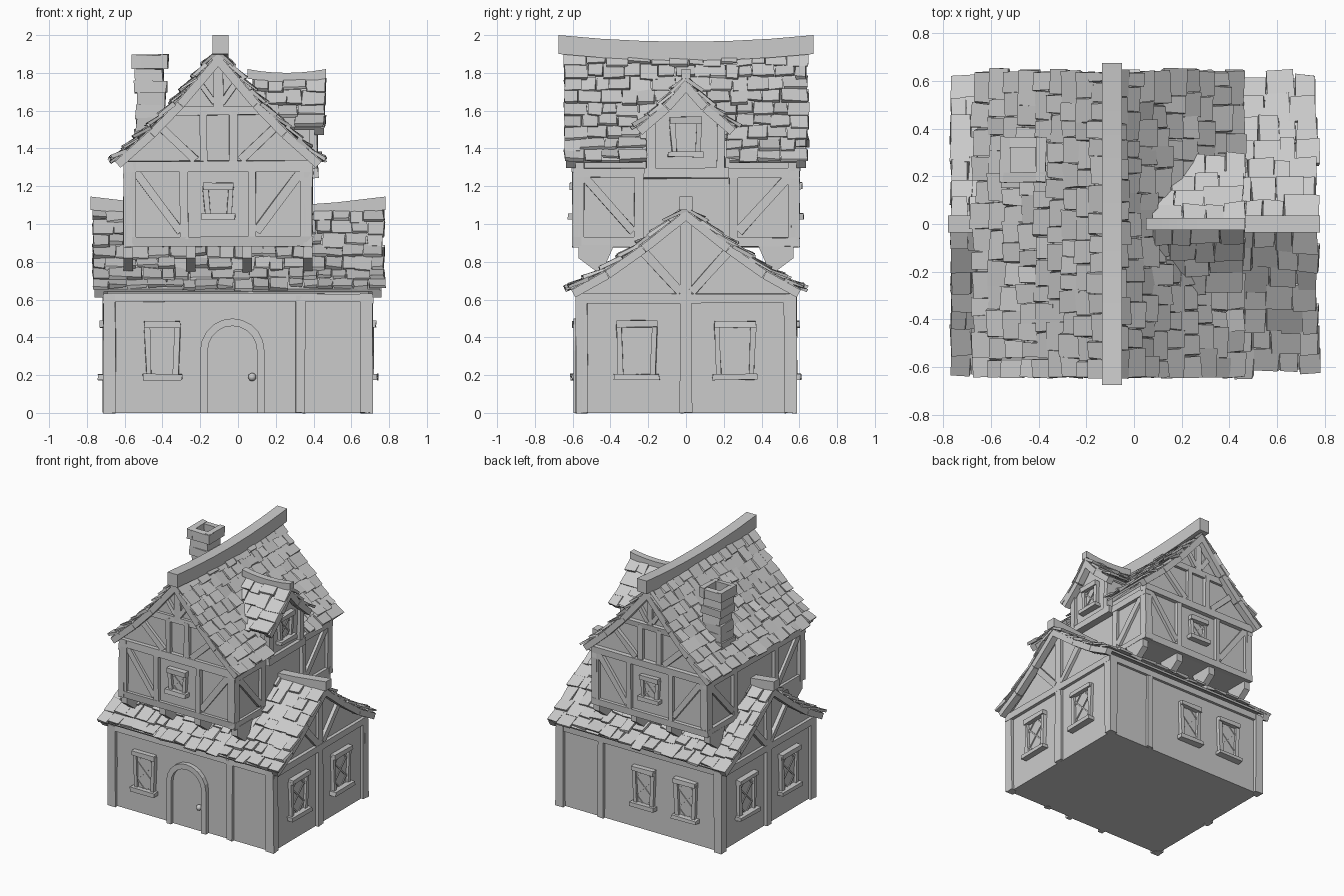
import bpy, bmesh, random
from math import pi, sin, cos, radians
from mathutils import Vector, Matrix

if "Cube" in bpy.data.objects:
    bpy.data.objects.remove(bpy.data.objects["Cube"])

random.seed(7)
U = random.uniform
CX = -0.105  # centre line of the upper storey


def finish(name, bm):
    bmesh.ops.recalc_face_normals(bm, faces=bm.faces)
    me = bpy.data.meshes.new(name)
    bm.to_mesh(me)
    bm.free()
    ob = bpy.data.objects.new(name, me)
    bpy.context.collection.objects.link(ob)
    bpy.ops.object.select_all(action='DESELECT')
    ob.select_set(True)
    bpy.context.view_layer.objects.active = ob
    bpy.ops.object.shade_smooth_by_angle(angle=radians(30))
    return ob


def hexa(bm, a, b, jit=0.0):
    """Six-sided block between two four-point rings."""
    vs = [bm.verts.new(Vector(p) + Vector((U(-jit, jit), U(-jit, jit), U(-jit, jit)))) for p in a + b]
    for f in ((0, 1, 2, 3), (4, 5, 6, 7), (0, 1, 5, 4), (1, 2, 6, 5), (2, 3, 7, 6), (3, 0, 4, 7)):
        bm.faces.new([vs[i] for i in f])


def block(bm, c, s, jit=0.0):
    ring = [(-.5, -.5), (.5, -.5), (.5, .5), (-.5, .5)]
    a, b = ([(c[0] + x * s[0], c[1] + y * s[1], c[2] + k * s[2]) for x, y in ring] for k in (-.5, .5))
    hexa(bm, a, b, jit)


def prism(bm, pts, vec):
    a = [bm.verts.new(p) for p in pts]
    b = [bm.verts.new(Vector(p) + Vector(vec)) for p in pts]
    bm.faces.new(a)
    bm.faces.new(b)
    for i in range(len(a)):
        j = (i + 1) % len(a)
        bm.faces.new((a[i], a[j], b[j], b[i]))


def wall(x, y, ang):
    """Wall plane: local x runs along the wall, local -y points outward."""
    return Matrix.Translation((x, y, 0)) @ Matrix.Rotation(radians(ang), 4, 'Z')


def beam(bm, M, u0, z0, u1, z1, w=0.055, d=0.025, jit=0.004):
    p, q = Vector((u0, 0, z0)), Vector((u1, 0, z1))
    t = (q - p).normalized()
    n = Vector((t.z, 0, -t.x)) * w / 2
    out, inn = Vector((0, -d, 0)), Vector((0, 0.02, 0))
    hexa(bm, [M @ (e) for e in (p - n + out, p + n + out, p + n + inn, p - n + inn)],
         [M @ (e) for e in (q - n + out, q + n + out, q + n + inn, q - n + inn)], jit)


def window(bm, M, u, z, w, h):
    a, b = w / 2, h / 2
    beam(bm, M, u - a, z, u + a, z, h, 0.006, 0)                          # pane
    for s in (-1, 1):
        beam(bm, M, u + s * a, z - b, u + s * (a + .012), z + b, 0.028, 0.026)   # jambs
    beam(bm, M, u - a - .035, z - b, u + a + .035, z - b, 0.03, 0.05)      # sill
    beam(bm, M, u - a - .025, z + b, u + a + .025, z + b, 0.035, 0.04)     # lintel
    for s in (-1, 1):                                                    # lattice
        for k in (-.5, 0, .5):
            zc = z + k * h
            zl, zh = max(zc - a, z - b), min(zc + a, z + b)
            beam(bm, M, u + s * (zl - zc), zl, u + s * (zh - zc), zh, 0.009, 0.012, 0)


def at(pts, s):
    for p, q in zip(pts, pts[1:]):
        L = (Vector(q) - Vector(p)).length
        if s <= L + 1e-6:
            return Vector(p).lerp(Vector(q), s / L)
        s -= L
    return Vector(pts[-1])


def roof(name, pts, axis, c, a0, a1, rows, gap, rafters):
    """Shingled gable roof with one half profile of (distance, height)."""
    P = (lambda d, a, z: (c + d, a, z)) if axis == 'y' else (lambda d, a, z: (a, c + d, z))
    tiles, boards = bmesh.new(), bmesh.new()
    L = sum((Vector(q) - Vector(p)).length for p, q in zip(pts, pts[1:]))
    for side in (-1, 1):
        def quad(bm, p, q, l0, l1, lo, hi, th, jit=0.0):
            t = (q - p).normalized()
            n = Vector((-t.y, t.x))
            ring = lambda e, l: [P(side * v.x, a, v.y) for a, v in
                                 ((lo, e + n * l), (hi, e + n * l), (hi, e + n * (l - th)), (lo, e + n * (l - th)))]
            hexa(bm, ring(p, l0), ring(q, l1), jit)
        for r in range(rows):
            p, q = at(pts, L * r / rows), at(pts, L * (r + 1) / rows)
            g = gap(side, q.x)
            for lo, hi in ([(a0, g[0]), (g[1], a1)] if g else [(a0, a1)]):
                quad(boards, p, q, 0, 0, lo + .02, hi - .02, .015)
                a = lo
                while a < hi - .01:
                    b = a + U(.065, .125)
                    b = hi + U(-.01, .01) if b > hi - .05 else b
                    e = q + (q - p) * U(-.05, .28)
                    quad(tiles, p, e, U(.004, .014), U(.016, .034), a + .002, b - .002, .017, .006)
                    a = b
        for a in rafters:                                                # gable rafters
            for p, q in zip(pts, pts[1:]):
                quad(boards, Vector(p), Vector(q), -.005, -.005, a - .025, a + .025, .045)
    finish(name + "_shingles", tiles)
    finish(name + "_boards", boards)


def ridge(name, axis, c, a0, a1, w, z_end, z_mid, h, n=6):
    bm = bmesh.new()
    rings = []
    for i in range(n + 1):
        k = i / n
        a, z = a0 + (a1 - a0) * k, z_mid + (z_end - z_mid) * (2 * k - 1) ** 2
        ring = [(c - w / 2, z - h), (c + w / 2, z - h), (c + w / 2, z), (c - w / 2, z)]
        rings.append([bm.verts.new((d, a, y) if axis == 'y' else (a, d, y)) for d, y in ring])
    for r, s in zip(rings, rings[1:]):
        for i in range(4):
            bm.faces.new((r[i], r[(i + 1) % 4], s[(i + 1) % 4], s[i]))
    bm.faces.new(rings[0])
    bm.faces.new(rings[-1])
    finish(name, bm)


def gable_body(name, half, axis, c, a0, a1):
    prof = half + [(-d, z) for d, z in half[::-1] if d > 0]
    bm = bmesh.new()
    if axis == 'x':
        prism(bm, [(a0, d, z) for d, z in prof], (a1 - a0, 0, 0))
    else:
        prism(bm, [(c + d, a0, z) for d, z in prof], (0, a1 - a0, 0))
    finish(name, bm)


# plaster bodies
gable_body("lower_walls", [(.56, 0), (.56, .64), (.43, .72), (.24, .86), (0, 1.04)], 'x', 0, -.69, .69)
gable_body("upper_walls", [(.475, .88), (.475, 1.35), (.37, 1.46), (.22, 1.61), (0, 1.86)], 'y', CX, -.575, .575)
gable_body("dormer_walls", [(.2, 1.27), (.2, 1.53), (.12, 1.6), (0, 1.73)], 'x', 0, 0, .395)

# roofs and ridge beams
roof("lower_roof", [(0, 1.08), (.24, .89), (.43, .755), (.61, .655)], 'x', 0, -.77, .77, 7,
     lambda s, d: (-.52, .31) if d < .25 else None, (-.735, .735))
roof("upper_roof", [(0, 1.91), (.22, 1.65), (.37, 1.495), (.55, 1.335)], 'y', CX, -.645, .645, 9,
     lambda s, d: (-.21, .21) if s > 0 and d > .44 else None, (-.61, .61))
roof("dormer_roof", [(0, 1.77), (.12, 1.635), (.265, 1.51)], 'x', 0, .08, .46, 4, lambda s, d: None, (.43,))
ridge("upper_ridge", 'y', CX + .013, -.675, .675, .085, 2.0, 1.965, .1)
ridge("lower_ridge", 'x', 0, -.78, .78, .07, 1.145, 1.09, .07)
ridge("dormer_ridge", 'x', 0, .05, .465, .05, 1.82, 1.80, .05)

# lower storey timber and windows
timber, windows = bmesh.new(), bmesh.new()
for M, s in ((wall(0, -.56, 0), 1), (wall(0, .56, 180), -1)):
    for u in (-.68, .68):
        beam(timber, M, u, 0, u, .63, .065)
    beam(timber, M, s * .33, 0, s * .33, .62, .05, .02)
    beam(timber, M, -.71, .61, .71, .61, .045, .022)
    window(windows, M, s * -.4, .33, .14, .28)
    if s < 0:
        window(windows, M, .04, .33, .14, .28)
for M in (wall(.69, 0, 90), wall(-.69, 0, -90)):
    beam(timber, M, 0, 0, 0, 1.05, .06)
    beam(timber, M, -.58, .605, .58, .605, .05)
    for s in (-1, 1):
        beam(timber, M, s * .55, 0, s * .55, .63, .06, .022)
        beam(timber, M, s * .03, .64, s * .22, .85, .045)
        window(windows, M, s * .26, .33, .17, .28)
finish("lower_timber", timber)

# upper storey timber and windows
timber = bmesh.new()
for M in (wall(CX, -.575, 0), wall(CX, .575, 180)):
    beam(timber, M, -.5, .905, .5, .905, .05)
    beam(timber, M, -.5, 1.305, .5, 1.305, .055, .03)
    beam(timber, M, -.25, 1.6, .25, 1.6, .045)
    beam(timber, M, 0, 1.6, 0, 1.88, .05)
    for s in (-1, 1):
        beam(timber, M, s * .468, .88, s * .468, 1.33, .06)
        beam(timber, M, s * .18, .92, s * .18, 1.29, .04)
        beam(timber, M, s * .44, 1.28, s * .2, .96, .045, .022)
        beam(timber, M, s * .08, 1.32, s * .08, 1.6, .04)
        beam(timber, M, s * .12, 1.34, s * .3, 1.51, .042)
        beam(timber, M, s * .02, 1.64, s * .09, 1.74, .03)
    window(windows, M, 0, 1.12, .11, .16)
for M in (wall(CX + .475, 0, 90), wall(CX - .475, 0, -90)):
    beam(timber, M, -.6, .905, .6, .905, .05)
    beam(timber, M, -.6, 1.27, .6, 1.27, .05)
    for s in (-1, 1):
        beam(timber, M, s * .57, .88, s * .57, 1.33, .06)
        beam(timber, M, s * .25, .9, s * .25, 1.28, .045)
        beam(timber, M, s * .54, 1.25, s * .28, .96, .045, .022)
finish("upper_timber", timber)

# dormer front
timber = bmesh.new()
M = wall(.395, 0, 90)
beam(timber, M, -.225, 1.27, .225, 1.27, .055, .03)
for s in (-1, 1):
    beam(timber, M, s * .185, 1.27, s * .185, 1.55, .045)
window(windows, M, 0, 1.46, .12, .18)
finish("dormer_timber", timber)
finish("windows", windows)

# jetty brackets under the overhang
bm = bmesh.new()
for x in (-.58, -.25, .05, .37):
    for s in (-1, 1):
        hexa(bm, [(x - .025, s * .57, .89), (x + .025, s * .57, .89), (x + .025, s * .57, .82), (x - .025, s * .57, .82)],
             [(x - .025, s * .38, .89), (x + .025, s * .38, .89), (x + .025, s * .45, .73), (x - .025, s * .45, .73)])
finish("jetty_brackets", bm)


# arched door
def arch(r, top, n=10):
    zc = top - r
    return [(-r, 0)] + [(-r * cos(pi * i / n), zc + r * sin(pi * i / n)) for i in range(n + 1)] + [(r, 0)]


bm = bmesh.new()
outer, inner = arch(.17, .5), arch(.13, .46)
for i in range(len(outer) - 1):
    ring = lambda j: [(outer[j][0] - .03, y, outer[j][1]) for y in (-.595, -.55)] + \
                     [(inner[j][0] - .03, y, inner[j][1]) for y in (-.55, -.595)]
    hexa(bm, ring(i), ring(i + 1))
bmesh.ops.remove_doubles(bm, verts=bm.verts, dist=1e-5)
finish("door_frame", bm)
bm = bmesh.new()
prism(bm, [(x - .03, -.568, z) for x, z in inner], (0, .02, 0))
finish("door", bm)
bm = bmesh.new()
bmesh.ops.create_icosphere(bm, subdivisions=2, radius=.022, matrix=Matrix.Translation((.075, -.585, .19)))
finish("door_knob", bm)

# stone chimney with hollow cap
bm = bmesh.new()
for i in range(7):
    k = U(.145, .17)
    block(bm, (-.465 + U(-.008, .008), .27 + U(-.008, .008), 1.40 + .065 * i), (k, k, .066), .006)
for s in (-1, 1):
    block(bm, (-.465 + s * .075, .27, 1.86), (.04, .19, .075), .005)
    block(bm, (-.465, .27 + s * .075, 1.86), (.19, .04, .07), .005)
finish("chimney", bm)
